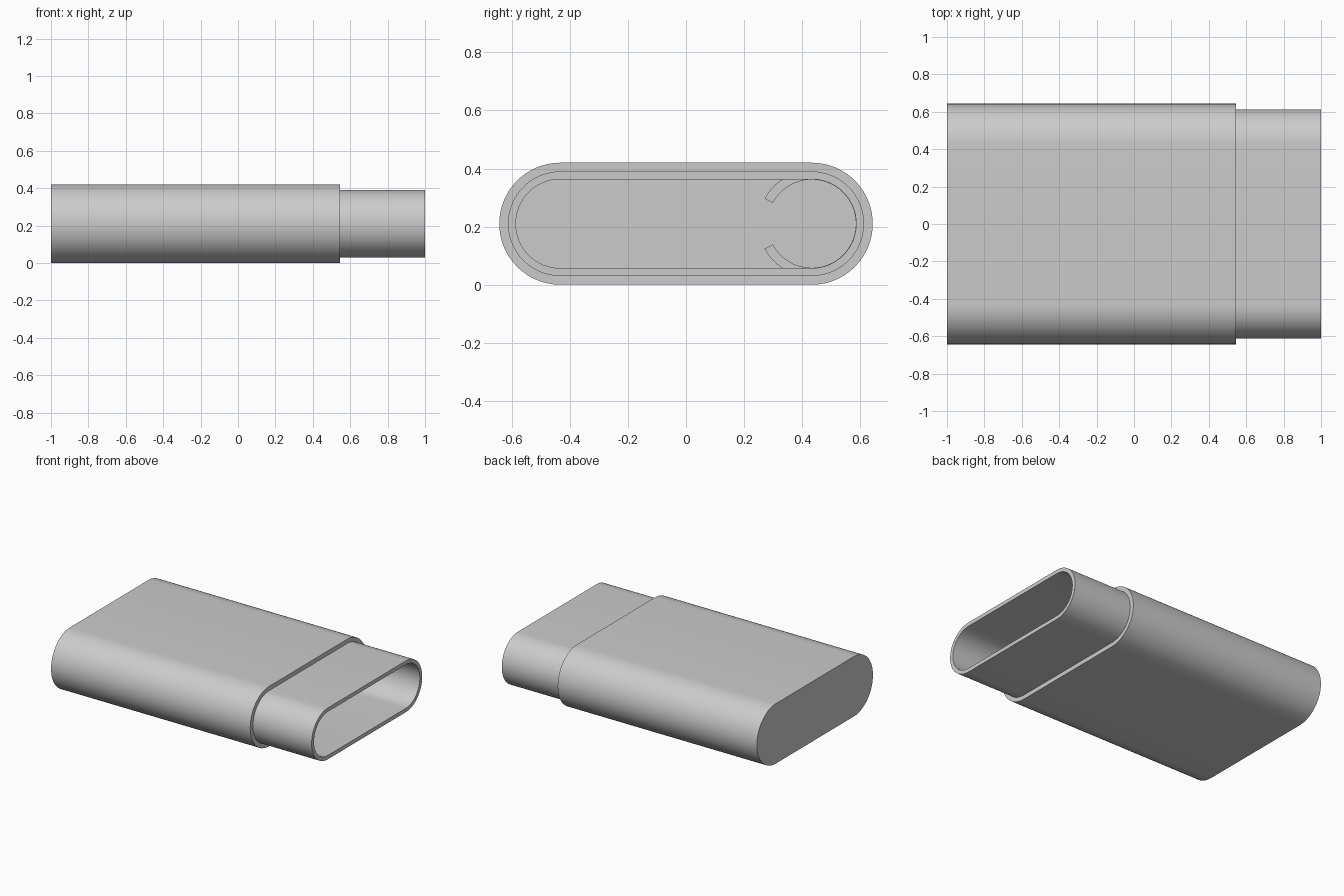
import bpy, bmesh
from math import sin, cos, pi, radians

MID_Z = 0.21       # height of the centre line
ARC_Y = 0.433      # centre of each rounded side
FLOOR_X = -0.945   # inner face of the closed end
CAVITY_R = 0.153

cube = bpy.data.objects.get("Cube")
if cube:
    bpy.data.objects.remove(cube, do_unlink=True)

grey = bpy.data.materials.new("light grey")
grey.use_nodes = True
colour = (0.6, 0.6, 0.6, 1)
grey.diffuse_color = colour
grey.node_tree.nodes["Principled BSDF"].inputs["Base Color"].default_value = colour


def stadium(x, r, steps=32):
    """Ring with two half-round sides and flat top and bottom."""
    ring = []
    for side, start in ((1, -pi / 2), (-1, pi / 2)):
        for i in range(steps + 1):
            a = start + pi * i / steps
            ring.append((x, side * ARC_Y + r * cos(a), MID_Z + r * sin(a)))
    return ring


def loft(name, rings):
    """Join matching rings with quads and cap the first and last."""
    bm = bmesh.new()
    loops = [[bm.verts.new(p) for p in ring] for ring in rings]
    for a, b in zip(loops, loops[1:]):
        for i in range(len(a)):
            j = (i + 1) % len(a)
            bm.faces.new((a[i], a[j], b[j], b[i]))
    bm.faces.new(loops[0])
    bm.faces.new(loops[-1])
    bmesh.ops.recalc_face_normals(bm, faces=bm.faces)
    mesh = bpy.data.meshes.new(name)
    bm.to_mesh(mesh)
    bm.free()
    mesh.materials.append(grey)
    obj = bpy.data.objects.new(name, mesh)
    bpy.context.collection.objects.link(obj)
    bpy.ops.object.select_all(action="DESELECT")
    obj.select_set(True)
    bpy.context.view_layer.objects.active = obj
    bpy.ops.object.shade_smooth_by_angle(angle=radians(30))
    return obj


# Case body: outer shell, stepped neck, then the cavity down to its floor
profile = [(-1, 0.21), (0.545, 0.21), (0.545, 0.18),
           (1, 0.18), (1, CAVITY_R), (FLOOR_X, CAVITY_R)]
loft("case_body", [stadium(x, r) for x, r in profile])


# C-shaped holder inside one rounded side, open towards the middle
def holder_section(x, steps=48):
    tip = radians(152)
    angles = [-tip + 2 * tip * i / steps for i in range(steps + 1)]
    limit = CAVITY_R + 0.004
    inner = [(x, ARC_Y + 0.152 * cos(a), MID_Z + 0.152 * sin(a)) for a in angles]
    outer = [(x, ARC_Y + 0.184 * cos(a),
              MID_Z + max(-limit, min(limit, 0.184 * sin(a)))) for a in angles]
    return inner + outer[::-1]


loft("inner_holder", [holder_section(FLOOR_X - 0.01), holder_section(0.2)])
